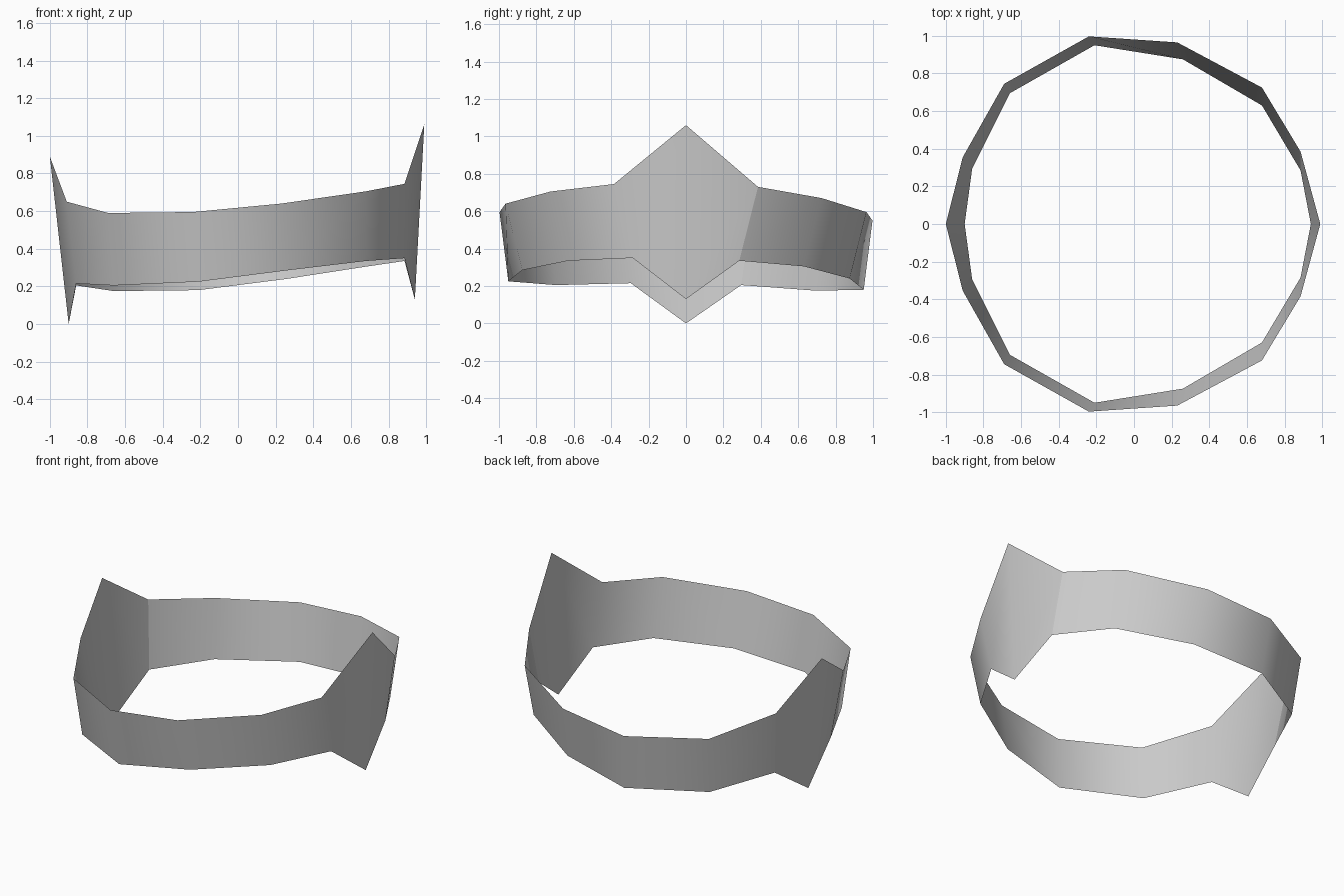
import bpy
import bmesh

cube = bpy.data.objects.get("Cube")
if cube:
    bpy.data.objects.remove(cube, do_unlink=True)

# Plain grey metal
grey = bpy.data.materials.new("grey_metal")
grey.use_nodes = True
colour = (0.6, 0.6, 0.6, 1)
grey.diffuse_color = colour
grey.node_tree.nodes["Principled BSDF"].inputs["Base Color"].default_value = colour

# Half outline from the right point to the left point:
# x, half width y, front height, back height
rim_top = [(-1.0, 0, .89, .89), (-.91, .355, .65, .635), (-.69, .745, .59, .555),
           (-.24, .997, .595, .55), (.23, .965, .64, .595), (.68, .725, .705, .67),
           (.885, .385, .745, .73), (.99, 0, 1.06, 1.06)]
rim_bottom = [(-.9, 0, 0, 0), (-.86, .295, .215, .205), (-.66, .695, .205, .175),
              (-.21, .95, .225, .18), (.26, .875, .285, .24), (.68, .63, .335, .305),
              (.885, .285, .35, .335), (.94, 0, .13, .13)]


def loop_points(half):
    """Closed loop: along the front, then mirrored along the back."""
    front = [(x, -y, zf) for x, y, zf, zb in half]
    back = [(x, y, zb) for x, y, zf, zb in half[1:-1]]
    return front + back[::-1]


# Thin open band bridging the two rims
bm = bmesh.new()
top = [bm.verts.new(p) for p in loop_points(rim_top)]
bottom = [bm.verts.new(p) for p in loop_points(rim_bottom)]
count = len(top)
for i in range(count):
    j = (i + 1) % count
    face = bm.faces.new((bottom[i], bottom[j], top[j], top[i]))
    face.smooth = True

# Creases where the pointed side panels meet the back of the band
for i in (len(rim_top), count - 1):
    bm.edges.get((top[i], bottom[i])).smooth = False

mesh = bpy.data.meshes.new("pointed_band")
bm.to_mesh(mesh)
bm.free()
mesh.materials.append(grey)
band = bpy.data.objects.new("pointed_band", mesh)
bpy.context.collection.objects.link(band)
